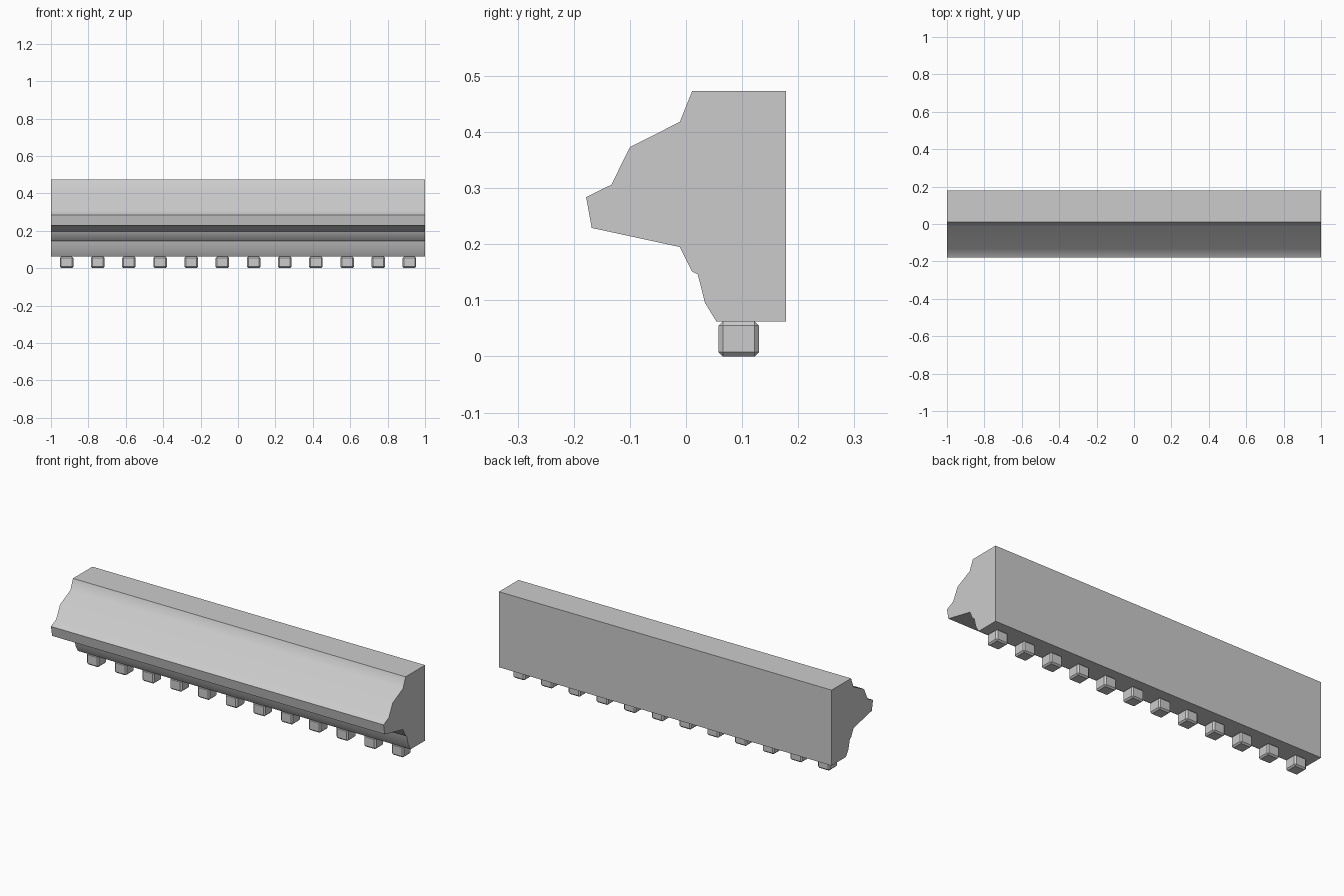
import bpy, bmesh, math
from mathutils import Matrix

if "Cube" in bpy.data.objects:
    bpy.data.objects.remove(bpy.data.objects["Cube"])

# Cornice moulding: side profile (y, z) swept along x
PROFILE = [(0.178, 0.0625), (0.178, 0.473), (0.011, 0.473), (-0.011, 0.418),
           (-0.100, 0.373), (-0.133, 0.306), (-0.178, 0.284), (-0.168, 0.229),
           (-0.011, 0.195), (0.011, 0.151), (0.021, 0.146), (0.034, 0.095),
           (0.054, 0.0625)]


def make_object(name, bm):
    bmesh.ops.recalc_face_normals(bm, faces=bm.faces)
    mesh = bpy.data.meshes.new(name)
    bm.to_mesh(mesh)
    bm.free()
    obj = bpy.data.objects.new(name, mesh)
    bpy.context.collection.objects.link(obj)
    return obj


bm = bmesh.new()
face = bm.faces.new([bm.verts.new((-1, y, z)) for y, z in PROFILE])
new = bmesh.ops.extrude_face_region(bm, geom=[face], use_keep_orig=True)["geom"]
bmesh.ops.translate(bm, vec=(2, 0, 0),
                    verts=[g for g in new if isinstance(g, bmesh.types.BMVert)])
moulding = make_object("cornice_moulding", bm)
bpy.context.view_layer.objects.active = moulding
moulding.select_set(True)
bpy.ops.object.shade_smooth_by_angle(angle=math.radians(45))

# Row of chamfered dentil blocks beneath the moulding
SIZE_X, SIZE_Y, SIZE_Z = 0.072, 0.072, 0.0625
for i in range(12):
    bm = bmesh.new()
    bmesh.ops.create_cube(bm, size=1, matrix=Matrix.Diagonal((SIZE_X, SIZE_Y, SIZE_Z, 1)))
    bmesh.ops.bevel(bm, geom=bm.edges[:], offset=0.0075, segments=1,
                    affect='EDGES', profile=0.5)
    block = make_object(f"dentil_block_{i + 1}", bm)
    block.location = (-11 / 12 + i / 6, 0.094, SIZE_Z / 2)
